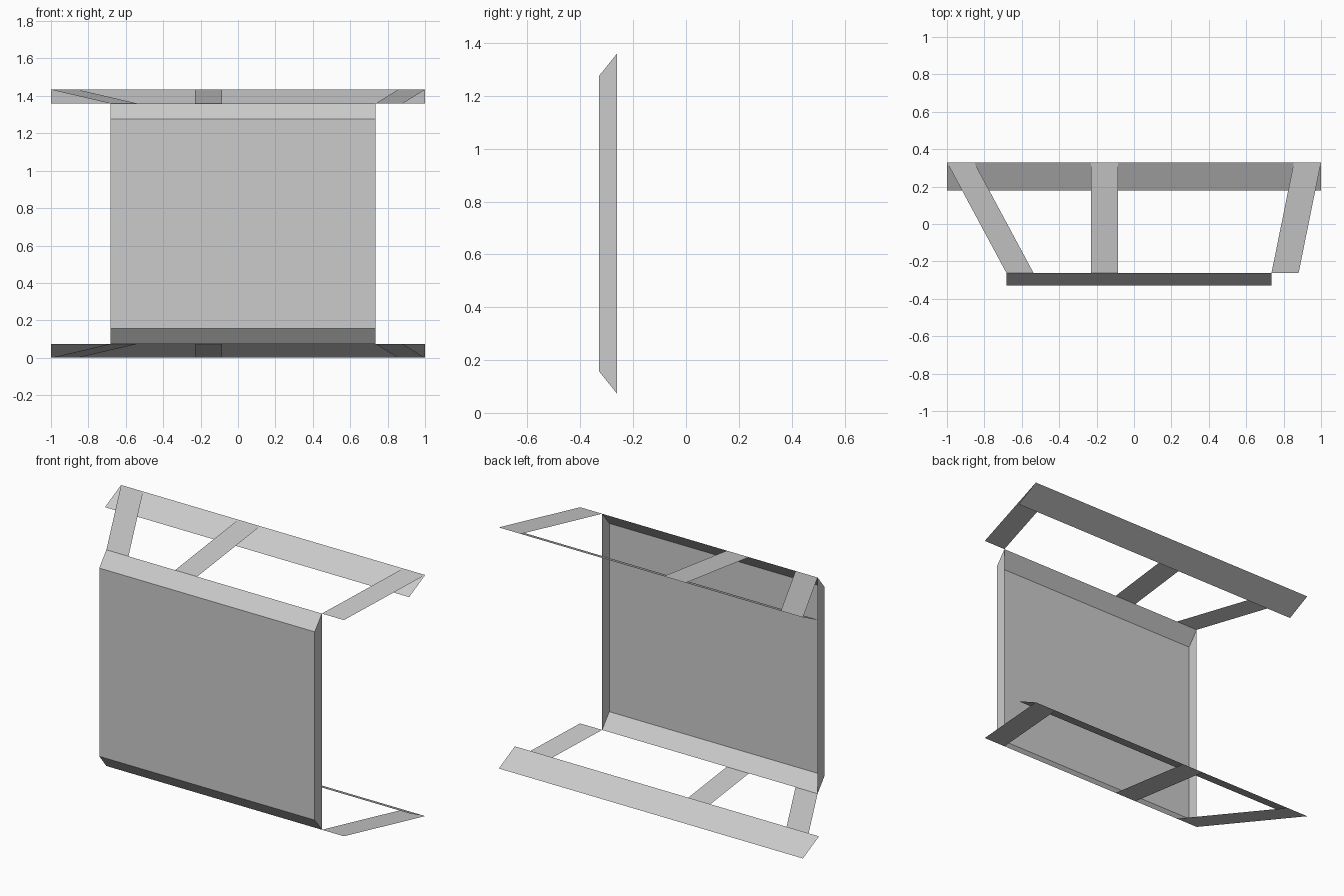
import bpy
import bmesh

cube = bpy.data.objects.get("Cube")
if cube:
    bpy.data.objects.remove(cube)

# One light grey for everything
grey = bpy.data.materials.new("light_grey")
grey.use_nodes = True
colour = (0.6, 0.6, 0.6, 1)
grey.diffuse_color = colour
grey.node_tree.nodes["Principled BSDF"].inputs["Base Color"].default_value = colour

HEIGHT = 1.433
LEFT, RIGHT = 0.735, -0.682       # panel sides
FRONT, RIM, BACK = -0.329, -0.262, 0.33
RIM_Z, FACE_Z = 0.074, 0.157      # lower panel edges
BEAM_Y, STRIP = 0.179, 0.145      # beam's inner edge, brace width


def sheet(name, faces):
    """Thin open sheet made of a few polygons."""
    bm = bmesh.new()
    for face in faces:
        bm.faces.new([bm.verts.new(p) for p in face])
    bmesh.ops.remove_doubles(bm, verts=bm.verts, dist=0.0001)
    mesh = bpy.data.meshes.new(name)
    bm.to_mesh(mesh)
    bm.free()
    mesh.materials.append(grey)
    obj = bpy.data.objects.new(name, mesh)
    bpy.context.collection.objects.link(obj)
    return obj


# Front panel: open-backed tray with sloped top and bottom edges
profile = [(RIM, RIM_Z), (FRONT, FACE_Z),
           (FRONT, HEIGHT - FACE_Z), (RIM, HEIGHT - RIM_Z)]
faces = [[(RIGHT, *a), (LEFT, *a), (LEFT, *b), (RIGHT, *b)]
         for a, b in zip(profile, profile[1:])]
faces.append([(LEFT, *p) for p in reversed(profile)])
faces.append([(RIGHT, *p) for p in profile])
sheet("front_panel", faces)

# Each brace: right-hand edge at the panel and at the beam
braces = {"right_brace": (RIGHT, -1.0),
          "middle_brace": (-0.23, -0.23),
          "left_brace": (LEFT, 1.0 - STRIP)}

# Upper and lower frames mirror each other in height
for level, upper in (("upper", True), ("lower", False)):
    outer = HEIGHT if upper else 0.0
    inner = HEIGHT - RIM_Z if upper else RIM_Z

    def add(name, points):
        sheet(level + "_" + name, [points if upper else points[::-1]])

    add("back_beam", [(-1, BEAM_Y, inner), (1, BEAM_Y, inner),
                      (1, BACK, outer), (-1, BACK, outer)])
    for name, (near, far) in braces.items():
        add(name, [(near, RIM, inner), (near + STRIP, RIM, inner),
                   (far + STRIP, BACK, outer), (far, BACK, outer)])
